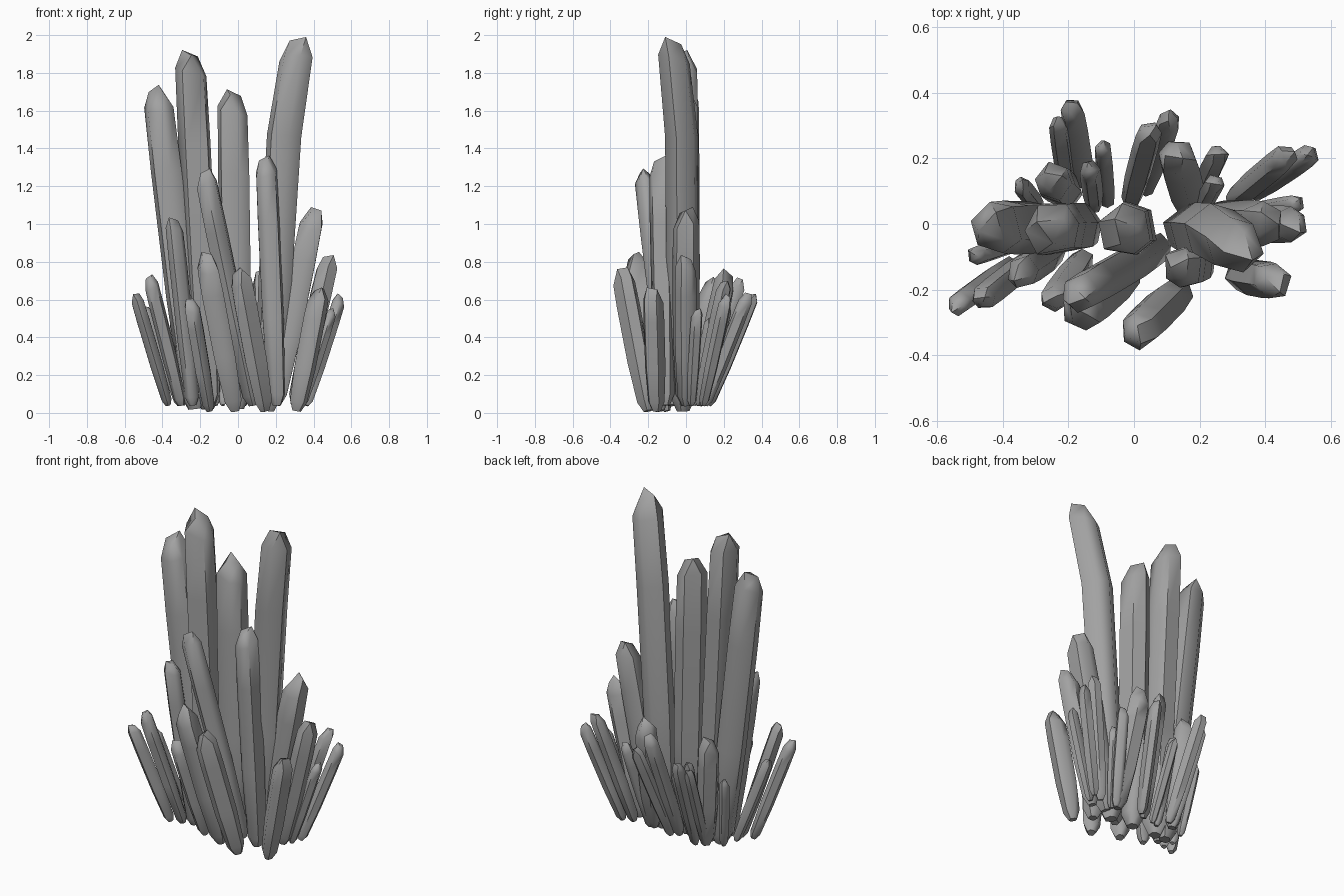
import bpy, bmesh, math, random
from mathutils import Vector

random.seed(11)
cube = bpy.data.objects.get("Cube")
if cube:
    bpy.data.objects.remove(cube, do_unlink=True)

stone = bpy.data.materials.new("grey_stone")
stone.use_nodes = True
GREY = (0.36, 0.36, 0.36, 1)
stone.diffuse_color = GREY
stone.node_tree.nodes["Principled BSDF"].inputs["Base Color"].default_value = GREY

SIDES = 6
KINK = 0.74


def crystal(name, base, tip, radius, bend=(0, 0)):
    """Six-sided shaft, narrow at the foot, ending in a slanted three-cornered cap."""
    start, end = Vector(base), Vector(tip)
    axis = (end - start).normalized()
    length = (end - start).length
    across = Vector((1, 0, 0))
    across = (across - axis * across.dot(axis)).normalized()
    side = axis.cross(across)
    # Irregular but constant cross-section
    turn = random.uniform(0, math.tau)
    section = []
    for i in range(SIDES):
        a = turn + math.tau * (i + random.uniform(-0.18, 0.18)) / SIDES
        section.append(Vector((math.cos(a), math.sin(a))) * random.uniform(0.98, 1.08))
    slant = random.uniform(0, math.tau)
    lean = Vector((math.cos(slant), math.sin(slant)))
    shoulder = 1 - min(1.25 * radius / length, 0.2)
    foot = min(0.9 * radius / length, 0.1)
    rings = [(0, 0.4), (foot, 0.8), (0.35, 1), (KINK, 1.03), (shoulder, 0.98)]

    bm = bmesh.new()

    def corner(t, offset, tilt):
        arch = t / KINK if t < KINK else (1 - t) / (1 - KINK)
        centre = start.lerp(end, t) + Vector((bend[0] * arch, bend[1] * arch, 0))
        flat = offset * radius
        return bm.verts.new(centre + across * flat.x + side * flat.y
                            + axis * tilt * radius * offset.dot(lean))

    loops = [[corner(t, p * scale, 0.35 if t == shoulder else 0) for p in section]
             for t, scale in rings]
    # Each cap corner closes two shaft corners
    cap = []
    for p, q in zip(section[::2], section[1::2]):
        cap += [corner(1 - 0.1 * radius / length, (p + q) * 0.32, 0.5)] * 2
    loops.append(cap)
    for low, high in zip(loops, loops[1:]):
        for i in range(SIDES):
            j = (i + 1) % SIDES
            bm.faces.new(list(dict.fromkeys((low[i], low[j], high[j], high[i]))))
    bm.faces.new(loops[0][::-1])
    bm.faces.new(cap[::2])
    bmesh.ops.recalc_face_normals(bm, faces=bm.faces)
    mesh = bpy.data.meshes.new(name)
    bm.to_mesh(mesh)
    bm.free()
    mesh.materials.append(stone)
    obj = bpy.data.objects.new(name, mesh)
    bpy.context.collection.objects.link(obj)
    # Soft shaft, crisp cap edges
    bpy.ops.object.select_all(action="DESELECT")
    obj.select_set(True)
    bpy.context.view_layer.objects.active = obj
    bpy.ops.object.shade_smooth_by_angle(angle=math.radians(57))


def cluster(name, foot_z, rows):
    """Each row: foot x, foot y, tip x, tip y, tip z, radius."""
    for n, (bx, by, tx, ty, tz, r) in enumerate(rows, 1):
        crystal(f"{name}_{n}", (bx, by, foot_z), (tx, ty, tz), r)


# Tall central columns
crystal("tallest_column", (0.155, -0.015, 0.01), (0.325, -0.075, 1.98), 0.087, (-0.035, 0.035))
cluster("tall_column", 0.02, [
    (-0.16, -0.01, -0.255, -0.015, 1.91, 0.085),
    (-0.23, -0.01, -0.43, -0.01, 1.72, 0.08),
    (0, -0.015, -0.03, -0.02, 1.7, 0.08),
])

# Medium columns in front and to the side
cluster("medium_column", 0.04, [
    (0.205, -0.11, 0.145, -0.135, 1.35, 0.063),
    (0.08, -0.07, -0.18, -0.22, 1.28, 0.06),
    (-0.24, -0.08, -0.345, -0.15, 1.03, 0.049),
    (0.2, 0, 0.405, 0, 1.08, 0.07),
    (0.3, 0, 0.485, 0, 0.83, 0.057),
])

# Short front crystals, leaning forward
cluster("front_crystal", 0.01, [
    (-0.015, -0.14, -0.175, -0.28, 0.84, 0.064),
    (0.14, -0.2, 0.0, -0.34, 0.76, 0.06),
    (0.31, -0.155, 0.435, -0.175, 0.66, 0.056),
    (-0.15, -0.1, -0.25, -0.24, 0.6, 0.042),
])

# Outward leaning crystals on the right
cluster("side_crystal", 0.04, [
    (-0.37, -0.12, -0.545, -0.25, 0.63, 0.036),
    (-0.3, -0.1, -0.47, -0.235, 0.72, 0.039),
    (-0.31, -0.04, -0.49, -0.1, 0.56, 0.03),
])

# Short back crystals, fanning outward
cluster("back_crystal", 0.04, [
    (0.36, 0.09, 0.545, 0.215, 0.62, 0.035),
    (0.3, 0.07, 0.47, 0.21, 0.7, 0.039),
    (0.34, 0.03, 0.5, 0.06, 0.55, 0.03),
    (0.17, 0.06, 0.125, 0.22, 0.75, 0.06),
    (0.03, 0.1, 0.115, 0.33, 0.63, 0.035),
    (-0.01, 0.07, 0.05, 0.29, 0.71, 0.039),
    (0.19, 0.07, 0.26, 0.22, 0.58, 0.034),
    (0.2, 0.04, 0.25, 0.13, 0.5, 0.03),
    (-0.15, 0.12, -0.19, 0.36, 0.63, 0.036),
    (-0.2, 0.1, -0.23, 0.31, 0.58, 0.03),
    (-0.2, 0.09, -0.25, 0.135, 0.71, 0.058),
    (-0.08, 0.06, -0.095, 0.24, 0.5, 0.027),
    (-0.12, 0.05, -0.135, 0.17, 0.55, 0.031),
    (-0.29, 0.05, -0.345, 0.12, 0.48, 0.028),
])
